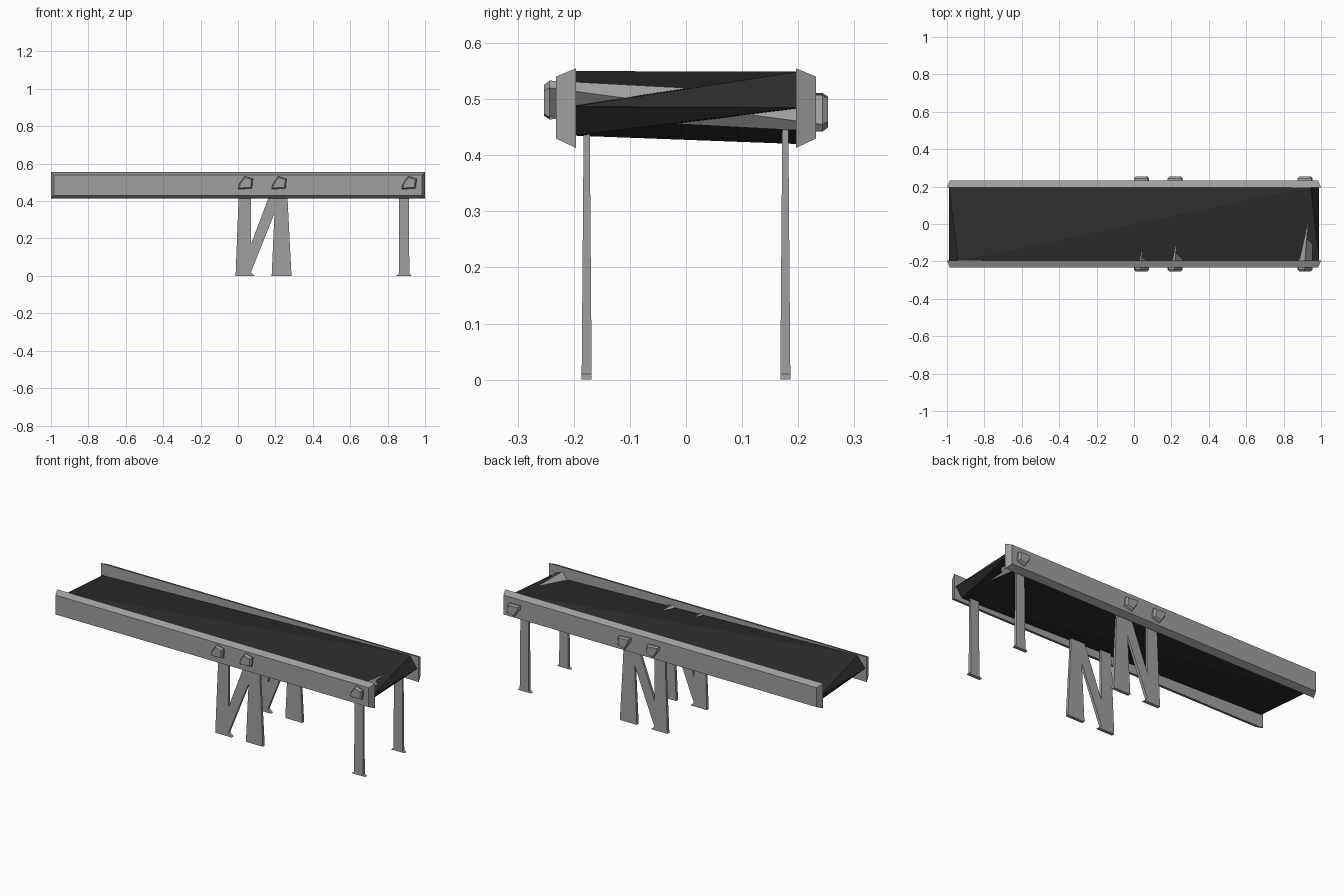
import bpy

if "Cube" in bpy.data.objects:
    bpy.data.objects.remove(bpy.data.objects["Cube"])


def material(name, value):
    mat = bpy.data.materials.new(name)
    mat.use_nodes = True
    color = (value, value, value, 1)
    mat.diffuse_color = color
    mat.node_tree.nodes["Principled BSDF"].inputs["Base Color"].default_value = color
    return mat


STEEL = material("grey steel", 0.35)
RUBBER = material("black rubber", 0.025)


def mesh_object(name, verts, faces, mat):
    mesh = bpy.data.meshes.new(name)
    mesh.from_pydata(verts, [], faces)
    obj = bpy.data.objects.new(name, mesh)
    bpy.context.collection.objects.link(obj)
    mesh.materials.append(mat)
    # Make all normals point outward
    bpy.context.view_layer.objects.active = obj
    obj.select_set(True)
    bpy.ops.object.mode_set(mode="EDIT")
    bpy.ops.mesh.select_all(action="SELECT")
    bpy.ops.mesh.normals_make_consistent(inside=False)
    bpy.ops.object.mode_set(mode="OBJECT")
    obj.select_set(False)
    return obj


def loft(name, rings, mat):
    """Closed solid through rings of equal point count."""
    n = len(rings[0])
    verts = [p for ring in rings for p in ring]
    faces = [list(range(n)), list(range(len(verts) - n, len(verts)))]
    for r in range(len(rings) - 1):
        for i in range(n):
            j = (i + 1) % n
            faces.append((r * n + i, r * n + j, (r + 1) * n + j, (r + 1) * n + i))
    return mesh_object(name, verts, faces, mat)


def xz_ring(points, y):
    return [(x, y, z) for x, z in points]


def rectangle(half_x, low, high):
    return [(-half_x, low), (half_x, low), (half_x, high), (-half_x, high)]


# Belt: a loop whose top and bottom each fold along a diagonal
W = 0.2
belt_points = [
    (0.99, -W, 0.487), (-0.94, -W, 0.55), (-0.99, -W, 0.487), (0.95, -W, 0.435),
    (0.99, W, 0.485), (0.945, W, 0.549), (-0.99, W, 0.487), (-0.945, W, 0.42),
]
belt_faces = [
    (0, 5, 1), (1, 5, 6),      # top
    (0, 4, 5), (0, 3, 4),      # right end
    (1, 6, 2), (2, 6, 7),      # left end
    (3, 2, 7), (3, 7, 4),      # underside
    (0, 1, 2, 3), (4, 7, 6, 5),
]
mesh_object("belt", belt_points, belt_faces, RUBBER)

# Side rails, tapering toward the outside
for side, label in ((-1, "front"), (1, "back")):
    loft(label + "_rail", [
        xz_ring(rectangle(1.0, 0.413, 0.555), side * 0.196),
        xz_ring(rectangle(0.985, 0.43, 0.54), side * 0.232),
    ], STEEL)

# Cross rods with five-sided bolt heads
front_end = [(-0.04, 0.464), (-0.035, 0.49), (-0.005, 0.533), (0.04, 0.52), (0.035, 0.468)]
back_end = [(x, 0.975 - z) for x, z in (front_end[i] for i in (1, 0, 4, 3, 2))]


def head(points, x0, factor):
    cx = sum(p[0] for p in points) / 5
    cz = sum(p[1] for p in points) / 5
    return [(x0 + cx + (x - cx) * factor, cz + (z - cz) * factor) for x, z in points]


for number, x0 in enumerate((0.04, 0.22, 0.915), 1):
    loft(f"cross_rod_{number}", [
        xz_ring(head(front_end, x0, 0.8), -0.253),
        xz_ring(head(front_end, x0, 1), -0.243),
        xz_ring(head(back_end, x0, 1), 0.243),
        xz_ring(head(back_end, x0, 0.8), 0.253),
    ], STEEL)


# Legs: thin plates, a little thicker at the floor
def plate(name, outline, y):
    def ring(sign):
        return [(x, y + sign * (0.009 - 0.008 * z), z) for x, z in outline]
    loft(name, [ring(-1), ring(1)], STEEL)


leg_outlines = {
    "middle_leg": [(-0.013, 0), (0.09, 0), (0.068, 0.02), (0.07, 0.46), (0.005, 0.46)],
    "diagonal_brace": [(0.01, 0.01), (0.065, 0.01), (0.23, 0.42), (0.22, 0.45), (0.175, 0.45)],
    "inner_leg": [(0.18, 0), (0.286, 0), (0.263, 0.45), (0.2, 0.45)],
    "end_leg": [(0.86, 0.01), (0.845, 0), (0.93, 0), (0.916, 0.01), (0.914, 0.46), (0.862, 0.46)],
}
for side, label in ((-1, "front"), (1, "back")):
    for part, outline in leg_outlines.items():
        plate(f"{label}_{part}", outline, side * 0.177)
